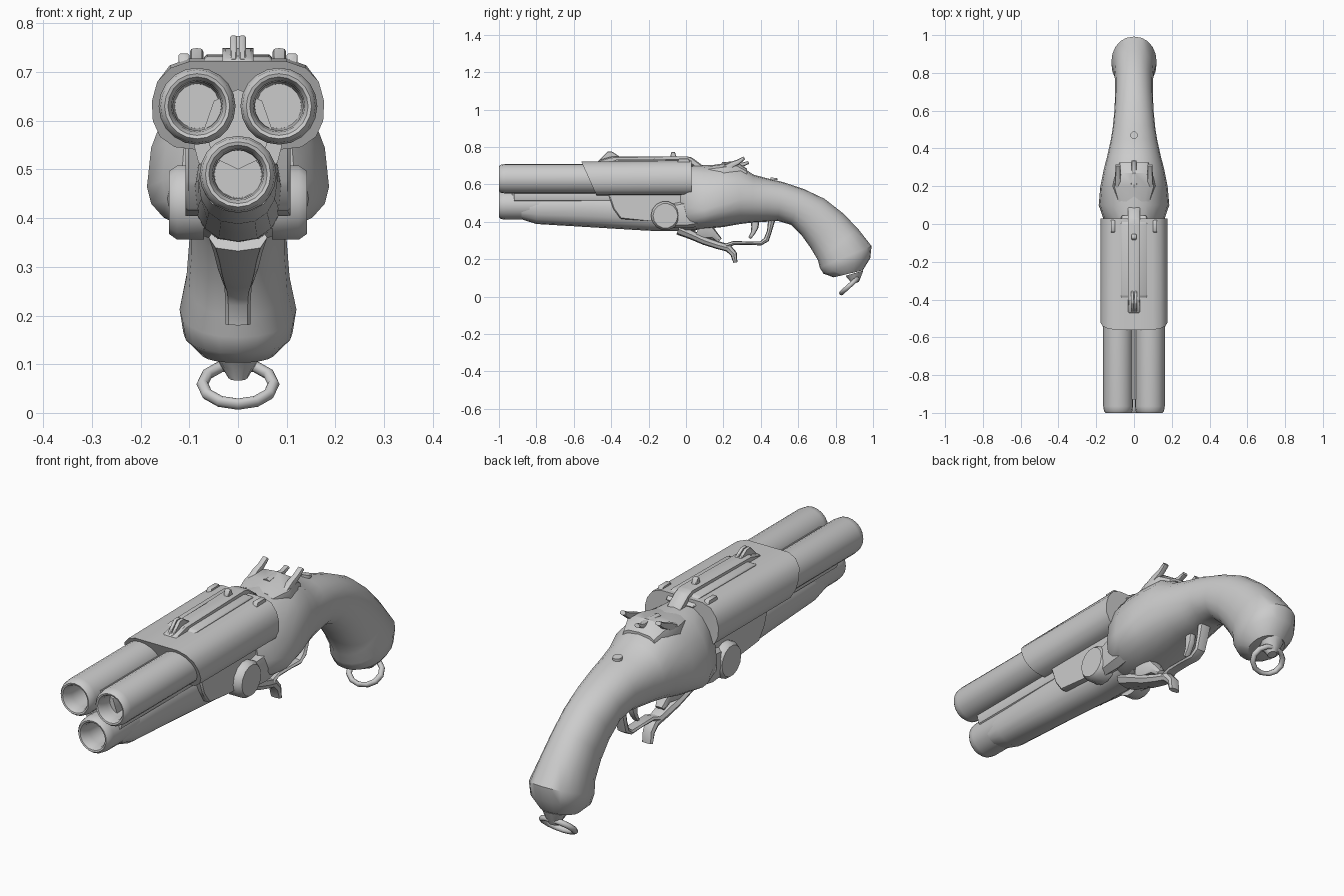
import bpy, bmesh
from math import cos, sin, pi, radians, copysign
from mathutils import Vector


def finish(name, bm, angle=40):
    bmesh.ops.recalc_face_normals(bm, faces=bm.faces)
    me = bpy.data.meshes.new(name)
    bm.to_mesh(me)
    bm.free()
    ob = bpy.data.objects.new(name, me)
    bpy.context.collection.objects.link(ob)
    bpy.ops.object.select_all(action='DESELECT')
    ob.select_set(True)
    bpy.context.view_layer.objects.active = ob
    bpy.ops.object.shade_smooth_by_angle(angle=radians(angle))
    return ob


def skin(bm, rings):
    """Bridge equal-length vertex rings and cap both ends."""
    n = len(rings[0])
    for a, b in zip(rings, rings[1:]):
        for i in range(n):
            j = (i + 1) % n
            bm.faces.new((a[i], a[j], b[j], b[i]))
    bm.faces.new(rings[0])
    bm.faces.new(rings[-1])


def loft(name, secs, n=16, p=2.0, x=0.0, angle=40):
    """secs: top y, top z, bottom y, bottom z, half width, height fraction of widest point."""
    bm = bmesh.new()
    rings = []
    for ty, tz, by, bz, w, f in secs:
        top, bot = Vector((x, ty, tz)), Vector((x, by, bz))
        mid = bot.lerp(top, f)
        ring = []
        for i in range(n):
            a = 2 * pi * i / n
            c, s = [copysign(abs(v) ** (2 / p), v) for v in (cos(a), sin(a))]
            co = mid + ((top - mid) * s if s > 0 else (mid - bot) * s)
            ring.append(bm.verts.new((x + w * c, co.y, co.z)))
        rings.append(ring)
    skin(bm, rings)
    return finish(name, bm, angle)


def strip(name, path, x=0.0, n=8, p=2.6):
    """Bar following a side-view path of (y, z, thickness, half width)."""
    secs = []
    for i, (y, z, t, w) in enumerate(path):
        a, b = path[max(i - 1, 0)], path[min(i + 1, len(path) - 1)]
        d = Vector((b[0] - a[0], b[1] - a[1])).normalized() * t / 2
        secs.append((y - d.y, z + d.x, y + d.y, z - d.x, w, .5))
    return loft(name, secs, n, p, x)


def prism(name, pts, x0, x1, bevel=0.006):
    bm = bmesh.new()
    skin(bm, [[bm.verts.new((x, y, z)) for y, z in pts] for x in (x0, x1)])
    if bevel:
        bmesh.ops.bevel(bm, geom=bm.edges[:], offset=bevel, segments=1, affect='EDGES')
    return finish(name, bm)


def lathe(name, prof, loc, axis='Y', n=20):
    """Turn (radius, position) profile about the Y or X axis."""
    bm = bmesh.new()
    rings = []
    for r, h in prof:
        ring = []
        for i in range(n):
            c, s = r * cos(2 * pi * i / n), r * sin(2 * pi * i / n)
            co = Vector((c, h, s)) if axis == 'Y' else Vector((h, c, s))
            ring.append(bm.verts.new(co + Vector(loc)))
        rings.append(ring)
    skin(bm, rings)
    return finish(name, bm)


# Three barrels with rounded muzzles and bores
for name, x, z in (("barrel_left", -.084, .63), ("barrel_right", .084, .63), ("barrel_lower", 0, .49)):
    lathe(name, [(.046, -.78), (.05, -.95), (.053, -.985), (.06, -.998), (.067, -1), (.075, -.99),
                 (.079, -.965), (.079, .02)], (x, 0, z))

# Web joining the barrels
loft("barrel_web", [(-.93, .665, -.93, .5, .07, .5), (.02, .665, .02, .5, .07, .5)], 8)
for s in (-1, 1):
    loft("side_web", [(-.92, .58, -.92, .5, .03, .6), (.0, .58, .0, .5, .03, .6)], 8, x=s * .06)

# Forend under the lower barrel
loft("forend", [(-.88, .54, -.88, .413, .072, .5), (-.8, .55, -.8, .388, .081, .55),
                (-.5, .56, -.5, .37, .086, .55), (-.2, .56, -.2, .352, .092, .5),
                (.05, .56, .05, .35, .1, .5)], 16, 2.3)

# Shell wrapped over the upper barrels, with slanted front and central notch
half = [(.036, .722), (.1, .722), (.14, .708), (.166, .68), (.177, .64), (.175, .6), (.16, .567),
        (.13, .546), (.08, .54)]
outline = half + [(-x, z) for x, z in reversed(half)]
bm = bmesh.new()
rings = []
for back in (False, True):
    rings.append([bm.verts.new((x, .03 if back else -.56 + .45 * (.722 - z), z + (.006 if back and z > .7 else 0)))
                  for x, z in outline])
skin(bm, rings)
finish("barrel_shell", bm, 35)

# Lower frame plates and hinge discs on both sides
prism("frame_plate", [(-.42, .56), (-.39, .47), (-.35, .415), (-.2, .405), (.05, .4), (.05, .56)], -.108, .108)
for s in (-1, 1):
    lathe("hinge_disc", [(.078, s * .07), (.078, s * .125), (.066, s * .142)], (0, -.11, .432), 'X', 14)
    strip("hinge_arm", [(-.1, .43, .13, .03), (.0, .44, .15, .045), (.1, .46, .16, .04)], s * .1)

# Receiver flowing into the curved grip and butt
loft("receiver_and_grip", [
    (-.03, .7, -.03, .36, .115, .4), (.02, .705, .0, .35, .155, .36), (.1, .703, .1, .362, .187, .3),
    (.2, .705, .2, .372, .178, .36), (.29, .7, .29, .388, .16, .42), (.36, .652, .35, .395, .143, .48),
    (.45, .628, .43, .4, .124, .5), (.52, .612, .49, .405, .113, .5), (.63, .575, .56, .384, .104, .5),
    (.74, .523, .62, .325, .1, .5), (.84, .445, .665, .262, .1, .5), (.92, .362, .705, .195, .106, .5),
    (.992, .27, .715, .155, .12, .5), (.985, .205, .735, .122, .112, .5),
    (.945, .14, .79, .103, .075, .5)], 20, 2.15)

# Top rib with ramp, sights
prism("top_rib", [(-.48, .69), (-.47, .728), (-.4, .748), (0, .75), (.03, .745), (.09, .7), (.09, .66)], -.032, .032)
prism("rib_base", [(-.42, .7), (-.38, .732), (.0, .736), (.05, .7)], -.07, .07)
for s in (-1, 1):
    prism("front_sight", [(-.47, .725), (-.42, .775), (-.395, .775), (-.35, .745)], s * .002, s * .016, .003)
    prism("rear_stop", [(-.05, .71), (-.04, .738), (.015, .738), (.03, .7)], s * .1, s * .122, .003)
prism("rear_sight", [(-.085, .745), (-.078, .774), (-.06, .774), (-.05, .745)], -.012, .012, .003)

# Hammers on a raised hump
loft("hammer_hump", [(.12, .7, .12, .6, .09, .5), (.2, .712, .2, .6, .115, .5), (.27, .722, .27, .6, .1, .5),
                     (.325, .685, .325, .6, .08, .5)], 12, 3)
for s in (-1, 1):
    strip("side_hammer", [(.2, .67, .06, .018), (.245, .705, .034, .016), (.28, .72, .026, .014),
                          (.312, .742, .018, .014)], s * .085)
strip("centre_hammer", [(.2, .69, .06, .02), (.26, .705, .035, .016), (.3, .705, .022, .013),
                        (.335, .717, .016, .013)])

# Screw on the tang
loft("tang_screw", [(.49, .622, .45, .622, .02, .5), (.49, .632, .45, .638, .02, .5)], 10)

# Cocking lever, trigger guard and trigger
strip("lever", [(-.04, .36, .06, .06), (.03, .33, .05, .05), (.1, .298, .045, .042), (.17, .275, .042, .034),
                (.225, .26, .042, .028), (.255, .228, .036, .026), (.264, .182, .022, .026)])
strip("trigger_guard", [(.16, .275, .03, .03), (.21, .27, .026, .028), (.255, .286, .022, .026),
                        (.33, .286, .018, .026), (.4, .284, .022, .026), (.43, .305, .03, .026),
                        (.446, .35, .026, .028), (.46, .42, .04, .03)])
strip("guard_front", [(.07, .37, .12, .05), (.11, .35, .1, .045), (.15, .33, .045, .03), (.18, .3, .03, .02)])
strip("trigger", [(.37, .42, .05, .018), (.368, .37, .038, .018), (.358, .34, .024, .016), (.34, .312, .016, .014)])

# Butt lug and lanyard ring
loft("butt_lug", [(.95, .14, .85, .11, .05, .5), (.935, .1, .87, .09, .034, .5), (.925, .078, .885, .066, .02, .5)], 10)
bpy.ops.mesh.primitive_torus_add(major_segments=12, minor_segments=8, major_radius=.073, minor_radius=.0125,
                                 location=(0, .875, .059), rotation=(radians(42), 0, 0))
ring = bpy.context.object
ring.name = "lanyard_ring"
ring.scale = (1, .84, 1)
bpy.ops.object.shade_smooth_by_angle(angle=radians(50))
